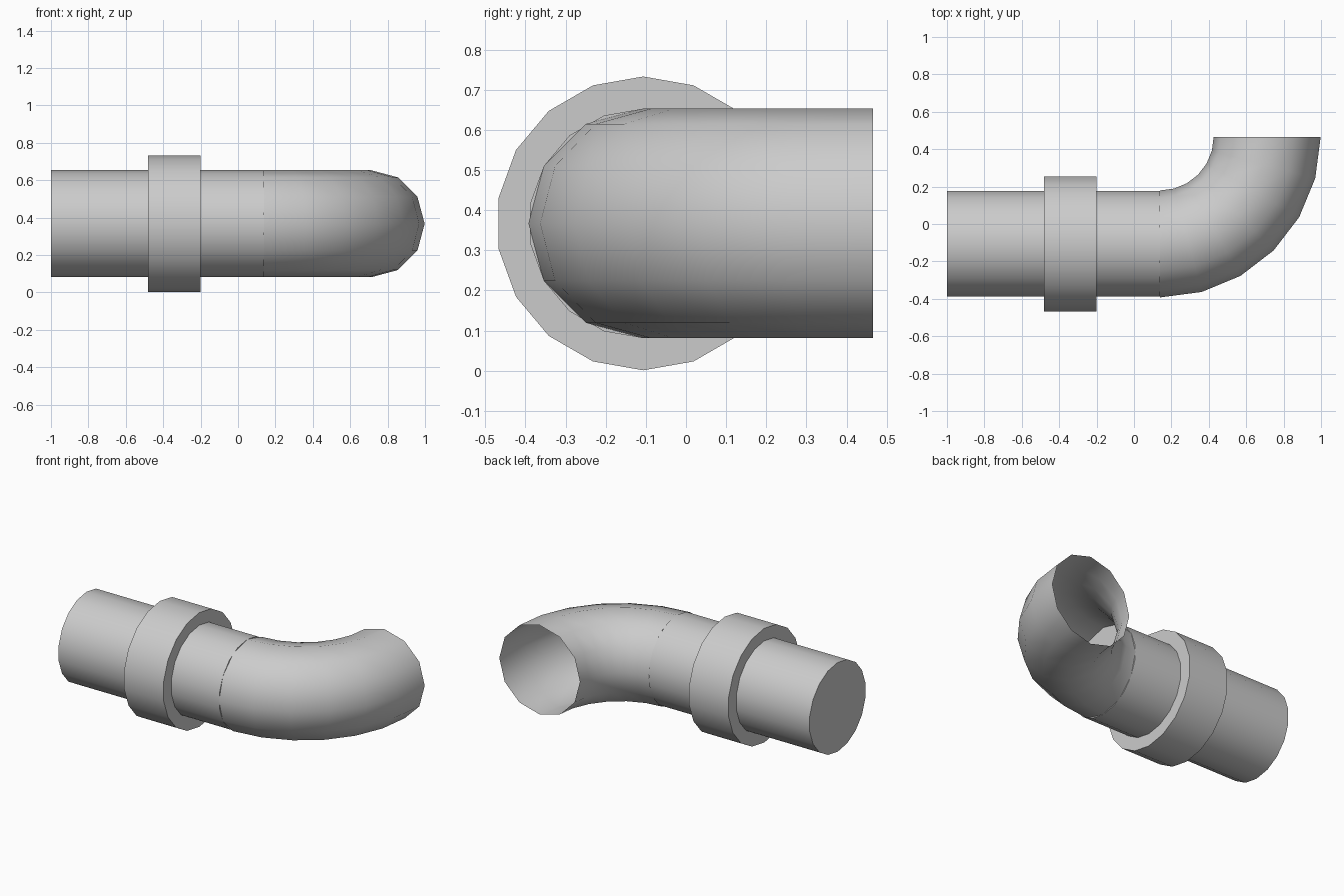
import bpy, bmesh
from math import sin, cos, pi, radians
from mathutils import Vector

if "Cube" in bpy.data.objects:
    bpy.data.objects.remove(bpy.data.objects["Cube"])

CY, CZ = -0.1065, 0.367      # pipe axis
PIPE_R, COLLAR_R = 0.286, 0.366
BEND_R = 0.572
BEND_X, BEND_Y = 0.14, CY + BEND_R   # centre of the bend


def tube(name, rings, sides, radius, capped):
    """Skin circular rings given as (centre, sideways direction)."""
    bm = bmesh.new()
    loops = []
    for centre, side in rings:
        loops.append([bm.verts.new(centre
                                   + side * radius * sin(2 * pi * i / sides)
                                   + Vector((0, 0, radius * cos(2 * pi * i / sides))))
                      for i in range(sides)])
    for a, b in zip(loops, loops[1:]):
        for i in range(sides):
            j = (i + 1) % sides
            bm.faces.new((a[i], a[j], b[j], b[i]))
    if capped:
        bm.faces.new(loops[0])
        bm.faces.new(loops[-1])
        bmesh.ops.recalc_face_normals(bm, faces=bm.faces)
    mesh = bpy.data.meshes.new(name)
    bm.to_mesh(mesh)
    bm.free()
    obj = bpy.data.objects.new(name, mesh)
    bpy.context.collection.objects.link(obj)
    bpy.ops.object.select_all(action='DESELECT')
    obj.select_set(True)
    bpy.context.view_layer.objects.active = obj
    bpy.ops.object.shade_smooth_by_angle(angle=radians(40))
    return obj


def straight(name, x0, x1, radius):
    side = Vector((0, -1, 0))
    tube(name, [(Vector((x, CY, CZ)), side) for x in (x0, x1)], 18, radius, True)


# Straight pipe and its collar
straight("straight_pipe", -1.0, BEND_X, PIPE_R)
straight("collar", -0.48, -0.20, COLLAR_R)

# Open quarter bend turning towards +y
bend = []
for k in range(7):
    a = radians(15 * k)
    out = Vector((sin(a), -cos(a), 0))
    bend.append((Vector((BEND_X, BEND_Y, CZ)) + out * BEND_R, out))
tube("elbow", bend, 12, PIPE_R, False)
